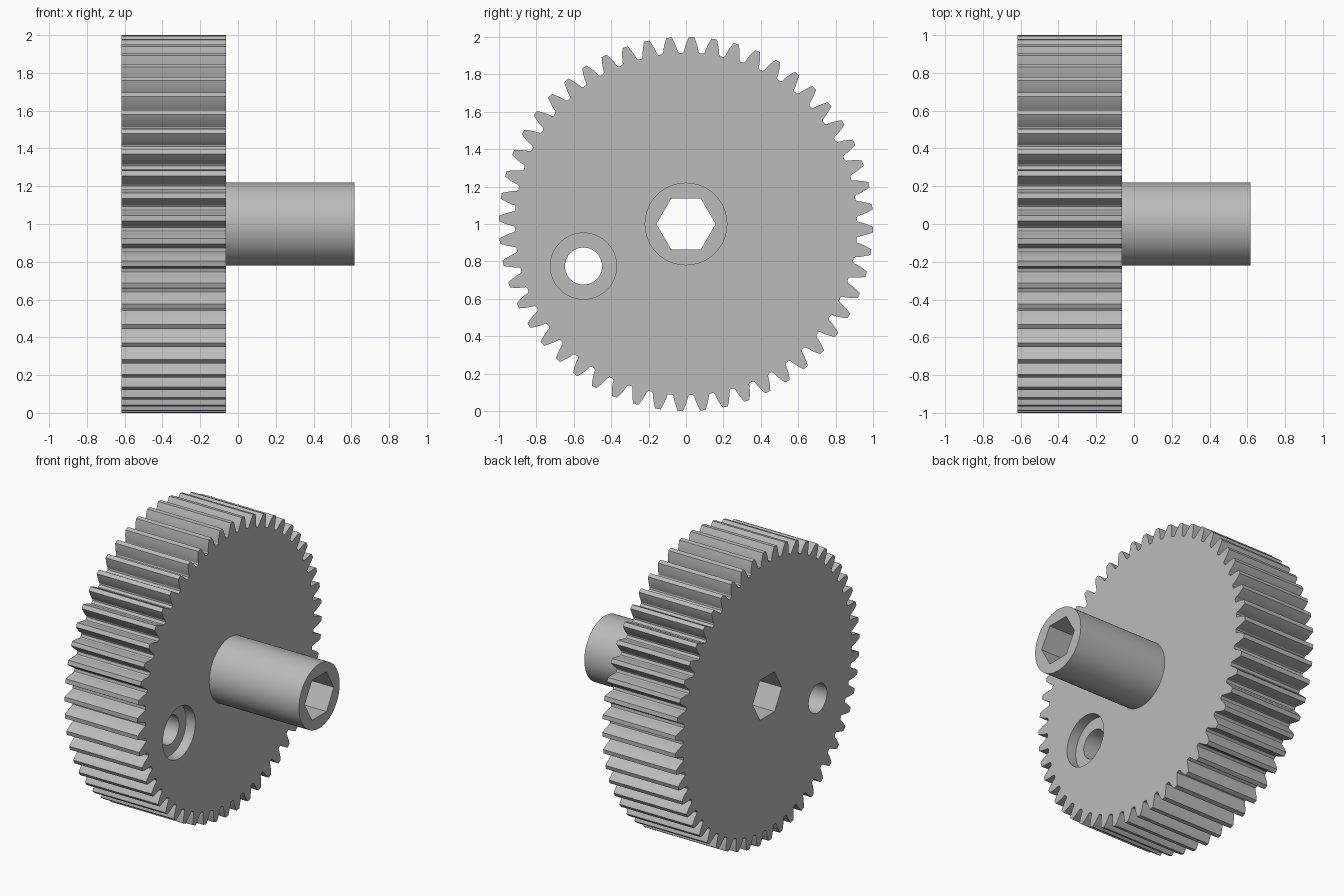
import bpy, bmesh, math
from math import pi, cos, sin, tan, acos, radians
from mathutils import Vector

# Overall layout: the axle runs along x at height CZ
CZ = 1.0
X_BACK, X_FACE, X_END = -0.618, -0.064, 0.618
TEETH, R_TIP, R_PITCH, R_ROOT = 52, 1.0, 0.963, 0.915
PRESSURE = radians(20)
HOLE = (-0.548, -0.225)

old = bpy.data.objects.get("Cube")
if old:
    bpy.data.objects.remove(old, do_unlink=True)

grey = bpy.data.materials.new("plain grey")
grey.use_nodes = True
colour = (0.5, 0.5, 0.5, 1)
grey.diffuse_color = colour
grey.node_tree.nodes["Principled BSDF"].inputs["Base Color"].default_value = colour


def prism(name, outline, x0, x1):
    """Extrude a closed (y, z) outline from x0 to x1."""
    bm = bmesh.new()
    face = bm.faces.new([bm.verts.new((x0, y, z + CZ)) for y, z in outline])
    grown = bmesh.ops.extrude_face_region(bm, geom=[face])["geom"]
    moved = [v for v in grown if isinstance(v, bmesh.types.BMVert)]
    bmesh.ops.translate(bm, vec=Vector((x1 - x0, 0, 0)), verts=moved)
    bmesh.ops.recalc_face_normals(bm, faces=bm.faces)
    mesh = bpy.data.meshes.new(name)
    bm.to_mesh(mesh)
    bm.free()
    mesh.materials.append(grey)
    obj = bpy.data.objects.new(name, mesh)
    bpy.context.collection.objects.link(obj)
    return obj


def circle(radius, sides, centre=(0, 0)):
    return [(centre[0] + radius * cos(2 * pi * i / sides),
             centre[1] + radius * sin(2 * pi * i / sides)) for i in range(sides)]


def combine(target, tool, operation):
    """Apply a boolean and discard the tool."""
    mod = target.modifiers.new(tool.name, "BOOLEAN")
    mod.operation, mod.solver, mod.object = operation, "EXACT", tool
    bpy.context.view_layer.objects.active = target
    bpy.ops.object.modifier_apply(modifier=mod.name)
    bpy.data.objects.remove(tool, do_unlink=True)


def involute(angle):
    return tan(angle) - angle


def half_angle(r):
    """Half the angular thickness of a tooth at radius r."""
    roll = acos(min(1, R_PITCH * cos(PRESSURE) / r))
    return pi / (2 * TEETH) + involute(PRESSURE) - involute(roll)


def gear_outline():
    pitch = 2 * pi / TEETH
    radii = [R_ROOT + (R_TIP - R_ROOT) * t for t in (0.08, 0.3, 0.55, 0.8, 1)]
    flank = [(r, half_angle(r)) for r in radii]
    foot = (R_ROOT, half_angle(R_ROOT) + 0.006)
    tooth = [(r, -a) for r, a in [foot] + flank] + flank[::-1] + [foot]
    # Teeth sit a quarter pitch off the vertical
    return [(r * cos(c + a), r * sin(c + a))
            for c in (pi / 2 - pitch / 4 + k * pitch for k in range(TEETH))
            for r, a in tooth]


# Toothed wheel joined with the hub
gear = prism("gear_wheel_with_hub", gear_outline(), X_BACK, X_FACE)
combine(gear, prism("hub", circle(0.221, 64), X_FACE - 0.2, X_END), "UNION")

# Hexagonal bore, side hole and its counterbore
combine(gear, prism("hex_bore", circle(0.158, 6), X_BACK - 0.1, X_END + 0.1), "DIFFERENCE")
combine(gear, prism("side_hole", circle(0.099, 48, HOLE), X_BACK - 0.1, X_FACE + 0.1), "DIFFERENCE")
combine(gear, prism("counterbore", circle(0.177, 48, HOLE), X_FACE - 0.07, X_FACE + 0.1), "DIFFERENCE")

# Smooth the round walls, keep the edges crisp
bpy.ops.object.select_all(action="DESELECT")
gear.select_set(True)
bpy.context.view_layer.objects.active = gear
bpy.ops.object.shade_smooth_by_angle(angle=radians(25))
